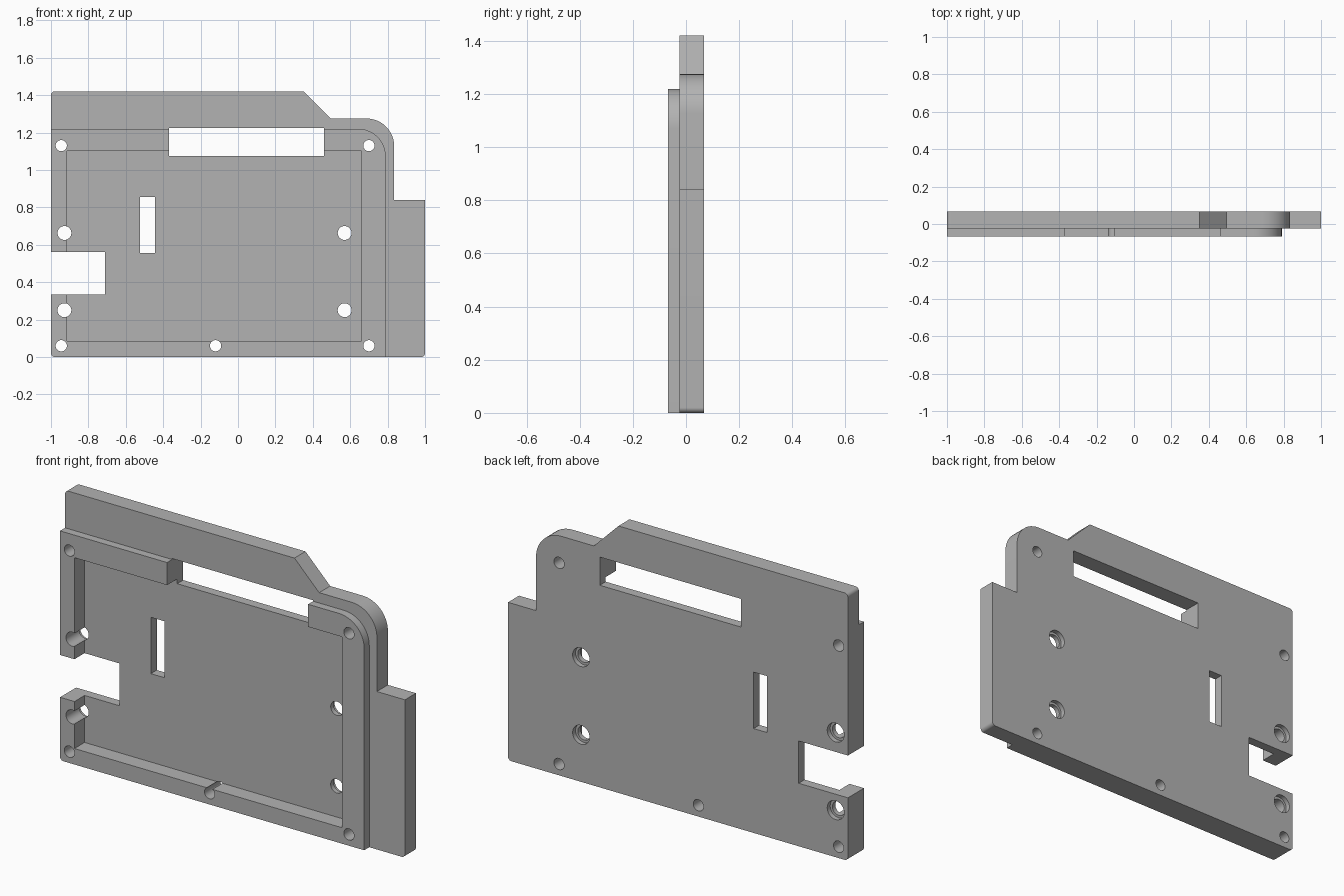
import bpy, bmesh
from math import sin, cos, pi, radians
from mathutils import Vector

cube = bpy.data.objects.get("Cube")
if cube:
    bpy.data.objects.remove(cube, do_unlink=True)

FRONT, STEP, FLOOR, BACK = -0.0675, -0.025, 0.0175, 0.0675

grey = bpy.data.materials.new("plain grey")
grey.use_nodes = True
colour = (0.45, 0.45, 0.45, 1)
grey.diffuse_color = colour
grey.node_tree.nodes["Principled BSDF"].inputs["Base Color"].default_value = colour


def rounded(corners, steps=12):
    """Outline from (x, z, radius) corners; a radius of 0 stays sharp."""
    pts = []
    for i, (x, z, r) in enumerate(corners):
        p = Vector((x, z))
        if r == 0:
            pts.append(p)
            continue
        a = (Vector(corners[i - 1][:2]) - p).normalized()
        b = (Vector(corners[(i + 1) % len(corners)][:2]) - p).normalized()
        for k in range(steps + 1):
            t = k / steps * pi / 2
            pts.append(p + a * r * (1 - sin(t)) + b * r * (1 - cos(t)))
    return pts


def prism(name, outline, y0, y1):
    """Extrude an x-z outline from y0 to y1."""
    bm = bmesh.new()
    face = bm.faces.new([bm.verts.new((x, y0, z)) for x, z in outline])
    out = bmesh.ops.extrude_face_region(bm, geom=[face])
    moved = [v for v in out["geom"] if isinstance(v, bmesh.types.BMVert)]
    bmesh.ops.translate(bm, verts=moved, vec=(0, y1 - y0, 0))
    bmesh.ops.recalc_face_normals(bm, faces=bm.faces)
    mesh = bpy.data.meshes.new(name)
    bm.to_mesh(mesh)
    bm.free()
    mesh.materials.append(grey)
    obj = bpy.data.objects.new(name, mesh)
    bpy.context.collection.objects.link(obj)
    return obj


def box(name, x0, x1, z0, z1, y0=-0.2, y1=0.2):
    return prism(name, [(x0, z0), (x1, z0), (x1, z1), (x0, z1)], y0, y1)


def hole(name, x, z, r, y0=-0.2, y1=0.2, n=32):
    ring = [(x + r * cos(2 * pi * k / n), z + r * sin(2 * pi * k / n)) for k in range(n)]
    return prism(name, ring, y0, y1)


def combine(target, other, operation):
    """Apply a boolean and discard the helper."""
    mod = target.modifiers.new(operation.lower(), "BOOLEAN")
    mod.operation, mod.object, mod.solver = operation, other, "EXACT"
    bpy.context.view_layer.objects.active = target
    bpy.ops.object.modifier_apply(modifier=mod.name)
    bpy.data.objects.remove(other, do_unlink=True)


# Stepped back plate
plate = prism("enclosure_plate", rounded([
    (-1, 0, 0.02), (1, 0, 0.02), (1, 0.84, 0), (0.835, 0.84, 0),
    (0.835, 1.275, 0.148), (0.495, 1.275, 0), (0.35, 1.42, 0), (-1, 1.42, 0.02)]),
    STEP, BACK)

# Raised front rim
rim = prism("rim", rounded([
    (-1, 0, 0.02), (0.79, 0, 0), (0.79, 1.22, 0.148), (-1, 1.22, 0)]), FRONT, 0)
combine(plate, rim, "UNION")

# Pocket, connector window, slot and side notch
cutters = [
    box("pocket", -0.915, 0.66, 0.085, 1.10, -0.2, FLOOR),
    box("window", -0.37, 0.46, 1.075, 1.225),
    box("slot", -0.525, -0.445, 0.555, 0.855),
    box("notch", -1.1, -0.71, 0.335, 0.56),
]

# Rim holes
for x, z in [(-0.945, 0.06), (-0.12, 0.06), (0.70, 0.06), (-0.945, 1.13), (0.70, 1.13)]:
    cutters.append(hole("rim_hole", x, z, 0.03))

# Mounting holes, counterbored from the back
for x in (-0.928, 0.57):
    for z in (0.25, 0.663):
        cutters.append(hole("mount_hole", x, z, 0.037))
        cutters.append(hole("counterbore", x, z, 0.05, BACK - 0.025, 0.2))

for cutter in cutters:
    combine(plate, cutter, "DIFFERENCE")

# Smooth the rounded walls, keep edges crisp
bpy.ops.object.select_all(action="DESELECT")
plate.select_set(True)
bpy.context.view_layer.objects.active = plate
bpy.ops.object.shade_smooth_by_angle(angle=radians(30))
